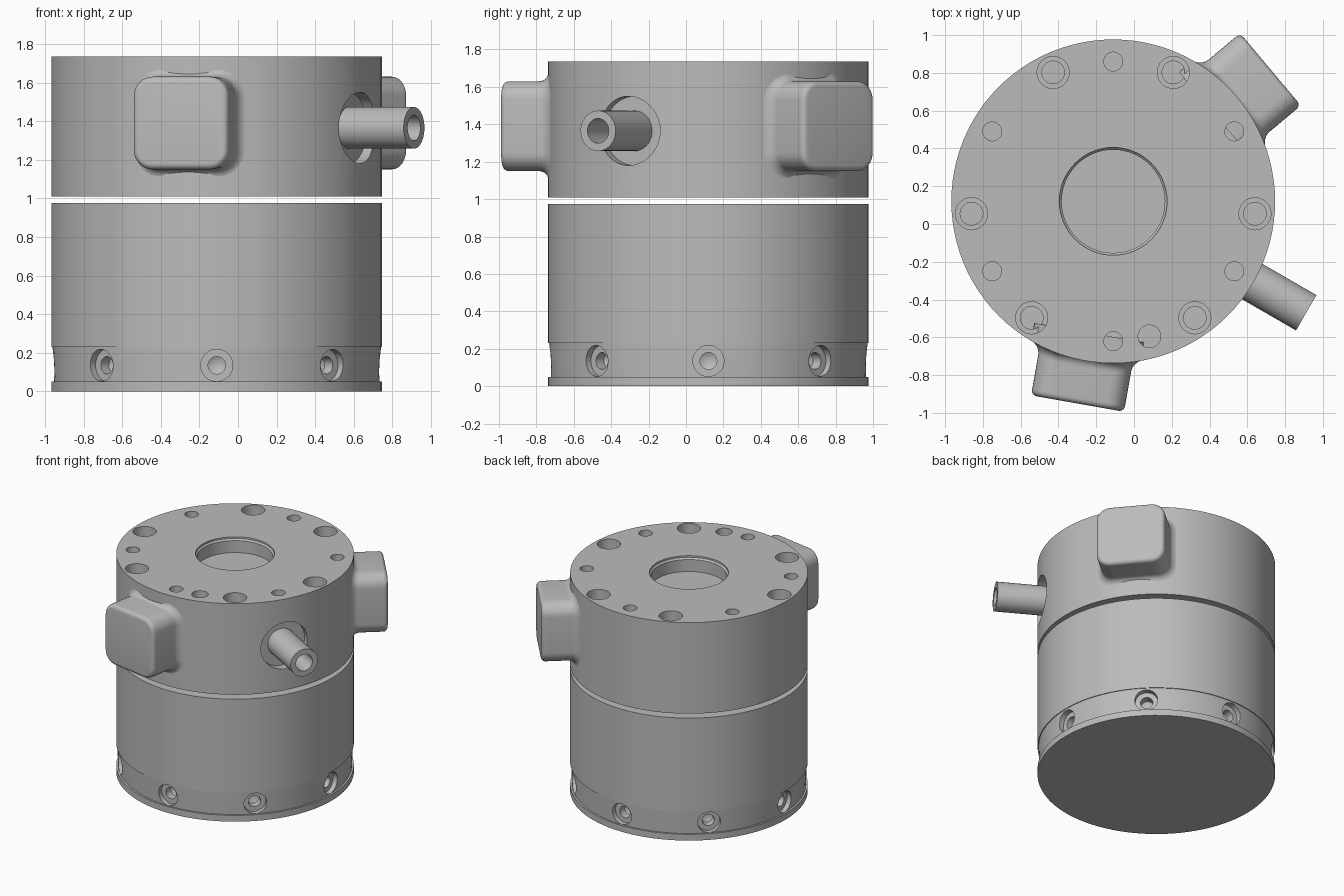
import bpy
import bmesh
from math import sin, cos, pi, radians, sqrt
from mathutils import Matrix, Vector

if "Cube" in bpy.data.objects:
    bpy.data.objects.remove(bpy.data.objects["Cube"], do_unlink=True)

CX, CY, R = -0.11, 0.12, 0.857
MID = 1.39          # height of the side housings
PORT = 1.365        # height of the pipe

grey = bpy.data.materials.new("machined grey")
grey.use_nodes = True
tone = (0.5, 0.5, 0.5, 1)
grey.diffuse_color = tone
grey.node_tree.nodes["Principled BSDF"].inputs["Base Color"].default_value = tone


def lathe(bm, profile, matrix, sides):
    """Closed solid of revolution; the profile starts and ends on the axis."""
    rings = []
    for r, z in profile:
        n = sides if r > 0 else 1
        rings.append([bm.verts.new(matrix @ Vector((r * cos(2 * pi * i / sides),
                                                    r * sin(2 * pi * i / sides), z)))
                      for i in range(n)])
    faces = []
    for a, b in zip(rings, rings[1:]):
        for i in range(sides):
            j = (i + 1) % sides
            quad = [a[i % len(a)], a[j % len(a)], b[j % len(b)], b[i % len(b)]]
            faces.append(bm.faces.new(list(dict.fromkeys(quad))))
    bmesh.ops.recalc_face_normals(bm, faces=faces)


def finish(name, bm):
    mesh = bpy.data.meshes.new(name)
    bm.to_mesh(mesh)
    bm.free()
    mesh.materials.append(grey)
    ob = bpy.data.objects.new(name, mesh)
    bpy.context.collection.objects.link(ob)
    return ob


def smooth(ob):
    bpy.ops.object.select_all(action='DESELECT')
    ob.select_set(True)
    bpy.context.view_layer.objects.active = ob
    bpy.ops.object.shade_smooth_by_angle(angle=radians(30))


def cut(ob, cutter):
    mod = ob.modifiers.new("holes", 'BOOLEAN')
    mod.operation = 'DIFFERENCE'
    mod.solver = 'EXACT'
    mod.object = cutter
    bpy.context.view_layer.objects.active = ob
    bpy.ops.object.modifier_apply(modifier=mod.name)
    bpy.data.objects.remove(cutter, do_unlink=True)


def outward(angle, z):
    """Frame on the body axis whose z axis points out at the given angle."""
    return (Matrix.Translation((CX, CY, z)) @ Matrix.Rotation(radians(angle), 4, 'Z')
            @ Matrix.Rotation(pi / 2, 4, 'Y'))


def on_top(angle, radius, z=1.735):
    a = radians(angle)
    return Matrix.Translation((CX + radius * cos(a), CY + radius * sin(a), z))


axis = Matrix.Translation((CX, CY, 0))

# Lower body with a shallow tapered band above the foot
bm = bmesh.new()
lathe(bm, [(0, 0), (R, 0), (R, 0.05), (0.843, 0.05), (0.851, 0.23), (R, 0.23),
           (R, 0.975), (0, 0.975)], axis, 96)
lower_body = finish("lower_body", bm)

# Eight counterbored screw holes around the foot
bm = bmesh.new()
for k in range(8):
    lathe(bm, [(0, 0.72), (0.045, 0.745), (0.045, 0.805), (0.083, 0.805),
               (0.083, 0.9), (0, 0.9)], outward(45 * k, 0.135), 32)
cut(lower_body, finish("foot_hole_cutter", bm))
smooth(lower_body)

# Upper body
bm = bmesh.new()
lathe(bm, [(0, 1.01), (R, 1.01), (R, 1.735), (0, 1.735)], axis, 96)
upper_body = finish("upper_body", bm)

# Central bore, counterbored holes, plain holes and the pipe recess
bm = bmesh.new()
lathe(bm, [(0, -0.12), (0.273, -0.12), (0.273, -0.025), (0.285, -0.013),
           (0.285, 0.1), (0, 0.1)], on_top(0, 0), 64)
for angle in (-5, 65, 115, 185, 235, 305):
    lathe(bm, [(0, -0.25), (0.06, -0.25), (0.06, -0.12), (0.085, -0.12),
               (0.085, 0.1), (0, 0.1)], on_top(angle, 0.753), 32)
for angle, r in [(30 + 60 * k, 0.05) for k in range(6)] + [(285, 0.06)]:
    lathe(bm, [(0, -0.15), (r, -0.15), (r, 0.1), (0, 0.1)], on_top(angle, 0.74), 32)
lathe(bm, [(0, 0.79), (0.185, 0.79), (0.185, 0.95), (0, 0.95)],
      outward(-30, PORT), 48)
cut(upper_body, finish("top_hole_cutter", bm))
smooth(upper_body)

# Hollow pipe standing in its recess
bm = bmesh.new()
lathe(bm, [(0, 0.75), (0.108, 0.75), (0.108, 1.18), (0.066, 1.18),
           (0.066, 0.85), (0, 0.85)], outward(-30, PORT), 48)
smooth(finish("pipe", bm))


def outline(grow, steps=8):
    """Rounded rectangle as (across, up) points, grown outwards by an amount."""
    w, h, r = 0.25 + grow, 0.24 + grow, 0.1 + grow
    pts = []
    for k, (sx, sy) in enumerate([(1, 1), (-1, 1), (-1, -1), (1, -1)]):
        for i in range(steps + 1):
            a = (k + i / steps) * pi / 2
            pts.append((sx * (w - r) + r * cos(a), sy * (h - r) + r * sin(a)))
    return pts


def housing(name, angle):
    """Rounded block blended into the curved wall with a fillet."""
    frame = (Matrix.Translation((CX, CY, MID))
             @ Matrix.Rotation(radians(angle), 4, 'Z'))
    fillet, edge, face = 0.05, 0.03, 1.087
    rings = [[(R - 0.15, t, u) for t, u in outline(fillet)]]
    for i in range(7):
        a = i / 6 * pi / 2
        rise = fillet * (1 - cos(a)) - 0.002
        rings.append([(sqrt(R * R - t * t) + rise, t, u)
                      for t, u in outline(fillet * (1 - sin(a)))])
    for i in range(6):
        a = i / 5 * pi / 2
        rings.append([(face - edge + edge * sin(a), t, u)
                      for t, u in outline(edge * (cos(a) - 1))])
    bm = bmesh.new()
    loops = [[bm.verts.new(frame @ Vector(p)) for p in ring] for ring in rings]
    n = len(loops[0])
    for a, b in zip(loops, loops[1:]):
        for i in range(n):
            j = (i + 1) % n
            bm.faces.new((a[i], a[j], b[j], b[i]))
    bm.faces.new(loops[0])
    bm.faces.new(loops[-1])
    bmesh.ops.recalc_face_normals(bm, faces=bm.faces[:])
    smooth(finish(name, bm))


housing("front_housing", 260)
housing("back_left_housing", 40)
